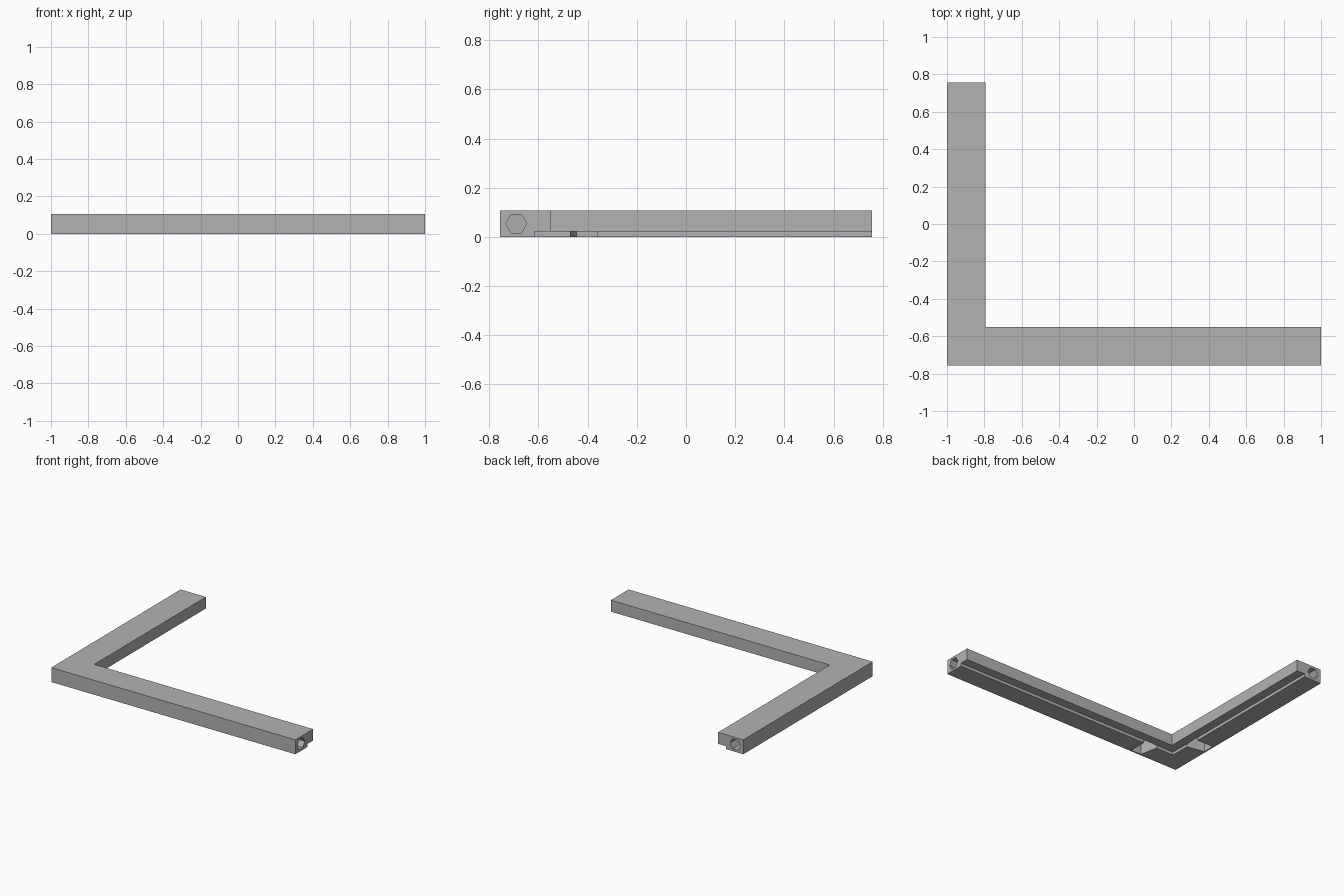
import bpy
import bmesh
import math

if "Cube" in bpy.data.objects:
    bpy.data.objects.remove(bpy.data.objects["Cube"], do_unlink=True)

# Outer corner of the L, arm lengths and section
X0, Y0 = -1.0, -0.757
LEN_X, LEN_Y = 2.0, 1.514
WIDTH, HEIGHT = 0.207, 0.107
LIP, REBATE = 0.142, 0.022
BORE_R, BORE_V, BORE_Z = 0.043, 0.067, 0.054

grey = bpy.data.materials.new("plain grey")
grey.use_nodes = True
colour = (0.45, 0.45, 0.45, 1)
grey.diffuse_color = colour
grey.node_tree.nodes["Principled BSDF"].inputs["Base Color"].default_value = colour


def prism(name, points, offset):
    """Sweep a flat 3D polygon along an offset into a closed solid."""
    bm = bmesh.new()
    face = bm.faces.new([bm.verts.new(p) for p in points])
    swept = bmesh.ops.extrude_face_region(bm, geom=[face])["geom"]
    verts = [v for v in swept if isinstance(v, bmesh.types.BMVert)]
    bmesh.ops.translate(bm, verts=verts, vec=offset)
    bmesh.ops.recalc_face_normals(bm, faces=bm.faces)
    mesh = bpy.data.meshes.new(name)
    bm.to_mesh(mesh)
    bm.free()
    mesh.materials.append(grey)
    obj = bpy.data.objects.new(name, mesh)
    bpy.context.collection.objects.link(obj)
    return obj


def place(u, v, z, swap=False):
    """u runs along an arm, v across it; swap picks the arm along y."""
    return (X0 + v, Y0 + u, z) if swap else (X0 + u, Y0 + v, z)


def cut(target, cutter):
    cutter.hide_render = True
    mod = target.modifiers.new(cutter.name, "BOOLEAN")
    mod.operation = "DIFFERENCE"
    mod.solver = "EXACT"
    mod.object = cutter
    bpy.context.view_layer.objects.active = target
    bpy.ops.object.modifier_apply(modifier=mod.name)
    bpy.data.objects.remove(cutter, do_unlink=True)


# L-shaped frame body
outline = [(0, 0), (LEN_X, 0), (LEN_X, WIDTH), (WIDTH, WIDTH),
           (WIDTH, LEN_Y), (0, LEN_Y)]
frame = prism("corner_frame", [place(u, v, 0) for u, v in outline], (0, 0, HEIGHT))

# Rebate along the inner lower edge
far = 2.2
step = [(LIP, LIP), (far, LIP), (far, 0.3), (0.3, 0.3), (0.3, far), (LIP, far)]
cut(frame, prism("rebate_cutter", [place(u, v, -0.1) for u, v in step],
                 (0, 0, 0.1 + REBATE)))

# Each arm has a tapered pocket underneath and a hexagonal bore from its end
pocket = [(0.312, 0.01), (0.397, 0.01), (0.397, LIP), (0.287, LIP)]
for swap, length in ((False, LEN_X), (True, LEN_Y)):
    cut(frame, prism("pocket_cutter", [place(u, v, -0.1, swap) for u, v in pocket],
                     (0, 0, 0.195)))
    hexagon = []
    for i in range(6):
        a = i * math.pi / 3
        hexagon.append(place(0.36, BORE_V + BORE_R * math.cos(a),
                             BORE_Z + BORE_R * math.sin(a), swap))
    run = length - 0.3
    cut(frame, prism("bore_cutter", hexagon, (0, run, 0) if swap else (run, 0, 0)))
